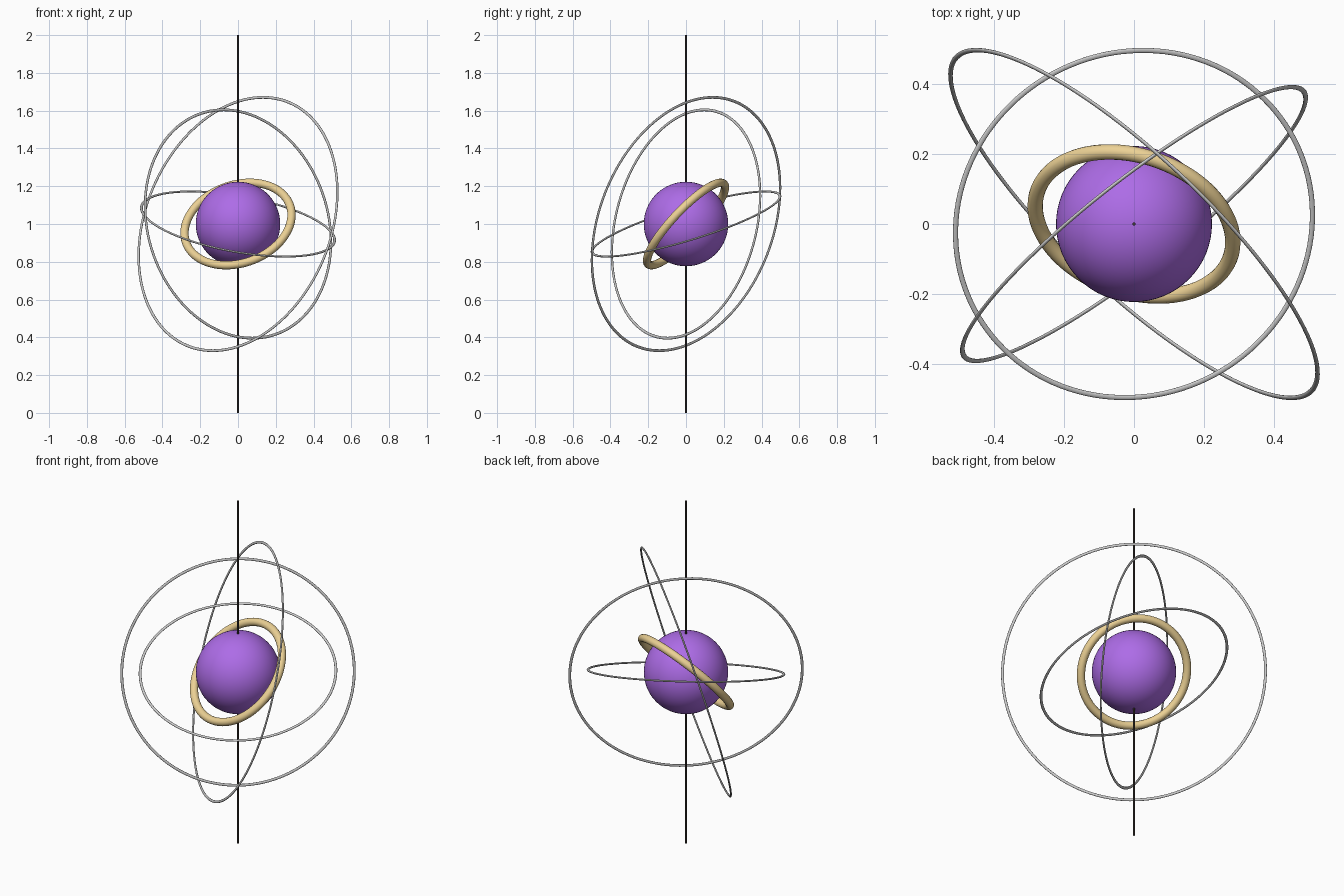
import bpy
from mathutils import Vector

if "Cube" in bpy.data.objects:
    bpy.data.objects.remove(bpy.data.objects["Cube"])

CENTRE = Vector((0, 0, 1))


def material(name, rgb):
    m = bpy.data.materials.new(name)
    m.diffuse_color = (*rgb, 1)
    m.use_nodes = True
    m.node_tree.nodes["Principled BSDF"].inputs["Base Color"].default_value = m.diffuse_color
    return m


def finish(name, mat=None):
    ob = bpy.context.object
    ob.name = name
    if mat:
        ob.data.materials.append(mat)
    bpy.ops.object.shade_smooth_by_angle()
    return ob


def ring(name, radius, tube, normal, flatten=1.0, mat=None):
    """Torus about the globe centre, facing along the given normal."""
    rot = Vector(normal).to_track_quat('Z', 'Y').to_euler()
    bpy.ops.mesh.primitive_torus_add(
        major_radius=radius, minor_radius=tube, major_segments=128,
        minor_segments=16, location=CENTRE, rotation=rot)
    ob = finish(name, mat)
    ob.scale.z = flatten
    return ob


purple = material("purple", (0.42, 0.15, 0.80))
gold = material("gold", (0.84, 0.64, 0.30))
dark = material("dark", (0.05, 0.04, 0.035))

# Central globe
bpy.ops.mesh.primitive_uv_sphere_add(segments=64, ring_count=32, radius=0.2235, location=CENTRE)
finish("globe", purple)

# Thin vertical axis
bpy.ops.mesh.primitive_cylinder_add(vertices=16, radius=0.005, depth=2, location=CENTRE)
finish("axis_rod", dark)

# Thick tilted ring close to the globe
ring("planet_ring", 0.292, 0.022, (-0.242, -0.707, 0.664), mat=gold)

# Three thin, slightly flattened orbit rings
ring("inner_orbit", 0.519, 0.0075, (0.17, -0.285, 0.943), 0.65)
ring("middle_orbit", 0.617, 0.0075, (0.603, -0.771, 0.201), 0.65)
ring("outer_orbit", 0.698, 0.0075, (-0.657, -0.700, 0.278), 0.65)
